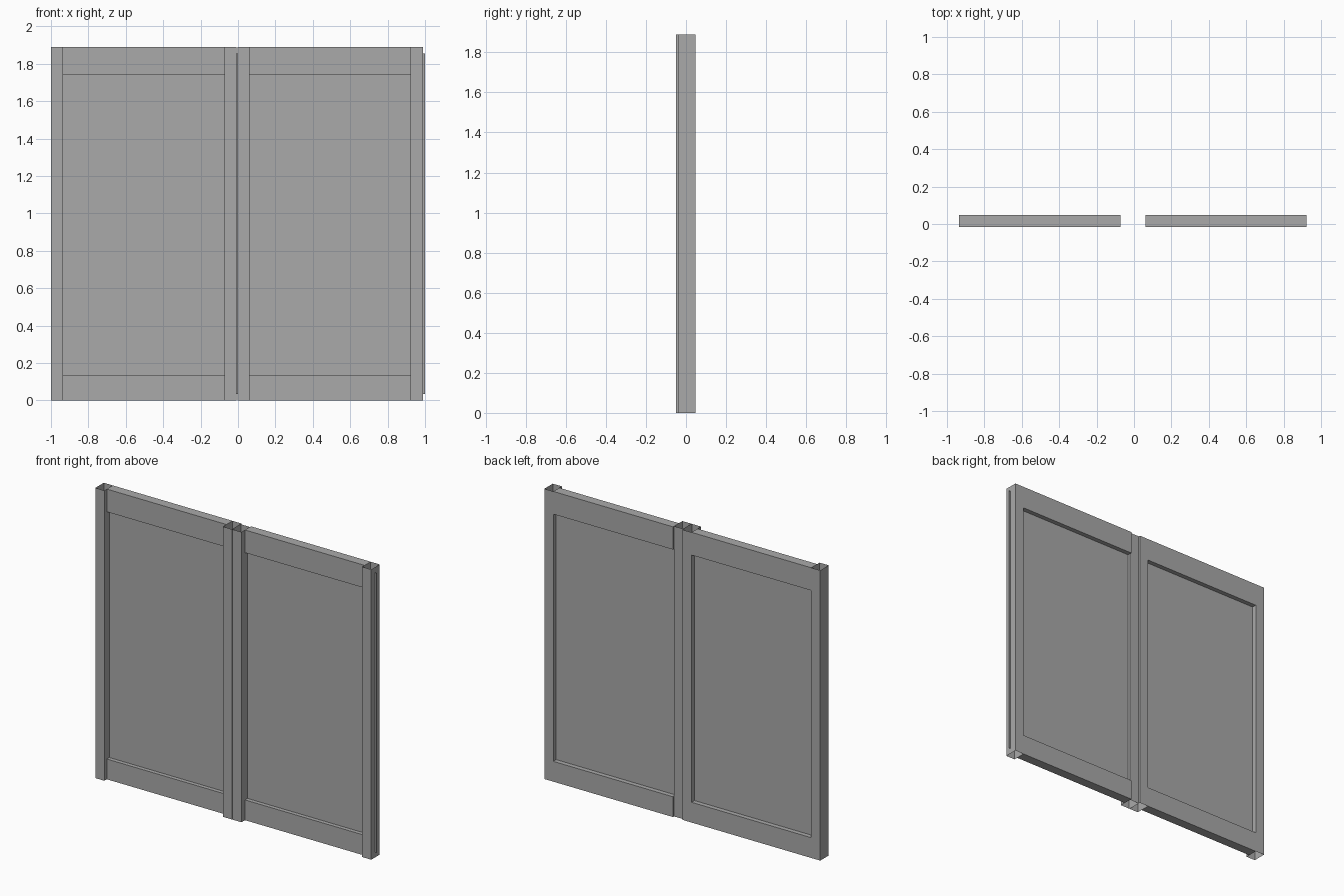
import bpy
import bmesh

old = bpy.data.objects.get("Cube")
if old:
    bpy.data.objects.remove(old, do_unlink=True)

HEIGHT = 1.89
RAIL_FRONT, RAIL_BACK = -0.015, 0.047

# One grey finish for the whole model
grey = bpy.data.materials.new("grey_metal")
grey.use_nodes = True
grey.diffuse_color = (0.4, 0.4, 0.4, 1)
grey.node_tree.nodes["Principled BSDF"].inputs["Base Color"].default_value = (0.4, 0.4, 0.4, 1)


def box(name, xs, ys, zs, open_ends=False):
    """Axis-aligned box between limits; open_ends leaves a hollow upright tube."""
    bm = bmesh.new()
    bmesh.ops.create_cube(bm, size=1)
    for v in bm.verts:
        v.co = [lim[1] if c > 0 else lim[0] for c, lim in zip(v.co, (xs, ys, zs))]
    bm.normal_update()
    if open_ends:
        ends = [f for f in bm.faces if abs(f.normal.z) > 0.5]
        bmesh.ops.delete(bm, geom=ends, context="FACES_ONLY")
    mesh = bpy.data.meshes.new(name)
    bm.to_mesh(mesh)
    bm.free()
    mesh.materials.append(grey)
    obj = bpy.data.objects.new(name, mesh)
    bpy.context.scene.collection.objects.link(obj)


def door(side, x0, left_depth, right_depth):
    x1 = x0 + 0.992
    inner = (x0 + 0.065, x1 - 0.065)
    rail = (RAIL_FRONT, RAIL_BACK)
    # Hollow uprights
    box(side + "_door_stile_a", (x0, inner[0]), left_depth, (0, HEIGHT), True)
    box(side + "_door_stile_b", (inner[1], x1), right_depth, (0, HEIGHT), True)
    # Solid cross rails
    box(side + "_door_bottom_rail", inner, rail, (0, 0.132))
    box(side + "_door_top_rail", inner, rail, (1.742, HEIGHT))
    # Recessed infill sheet
    box(side + "_door_panel", inner, (0.011, 0.017), (0.132, 1.742))
    # Narrow seal along the edge
    box(side + "_door_seal", (x1, x1 + 0.012), (-0.001, 0.001), (0.035, 1.855))


outer = (-0.04, 0.047)
door("right", -1.0, outer, (-0.051, 0.047))
door("left", -0.004, (-0.051, 0.036), outer)
